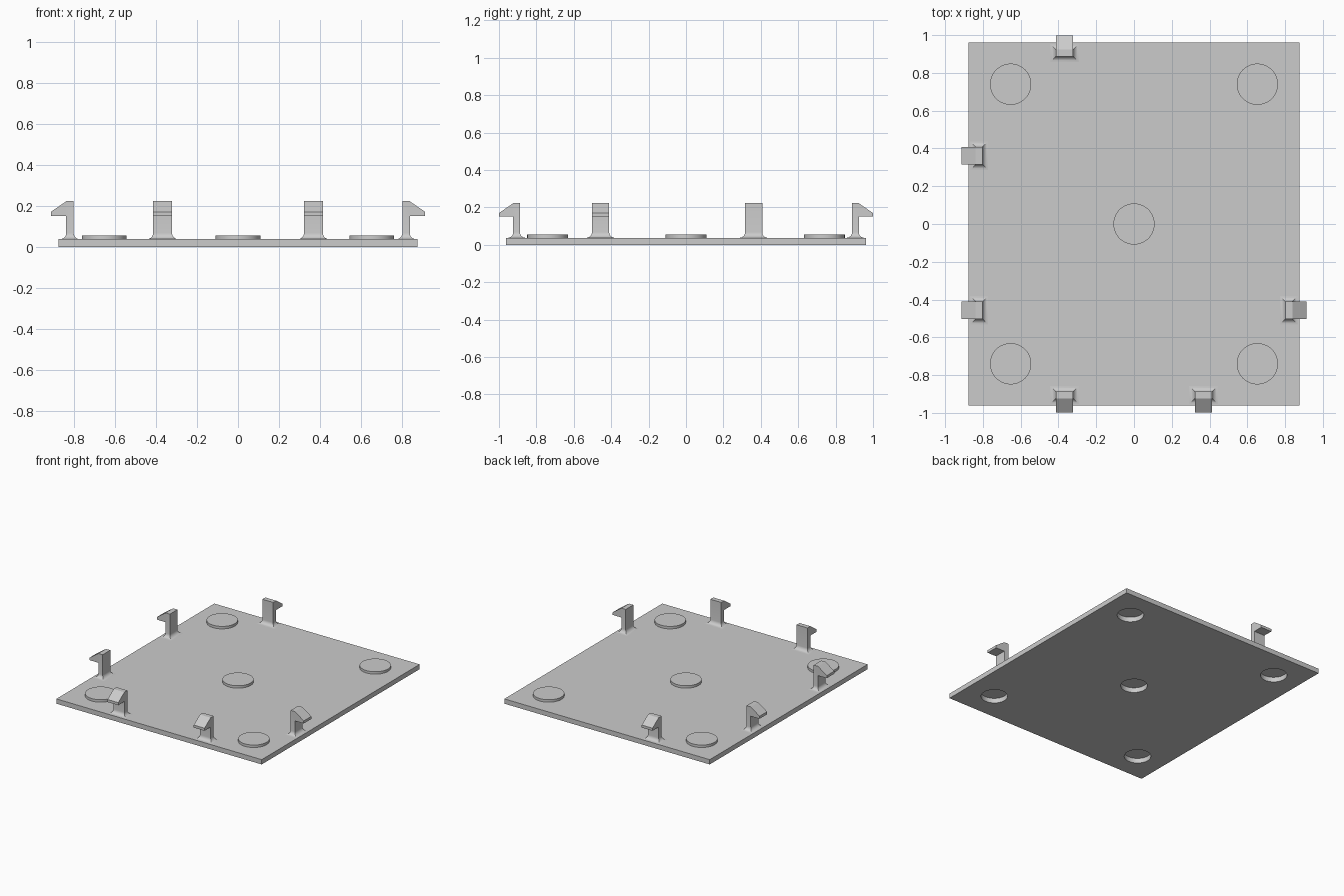
import bpy, bmesh, math
from mathutils import Matrix, Vector

if "Cube" in bpy.data.objects:
    bpy.data.objects.remove(bpy.data.objects["Cube"], do_unlink=True)

PLATE_T = 0.037
HALF_X, HALF_Y = 0.876, 0.962
DISC_SPOTS = [(0, 0)] + [(sx * 0.653, sy * 0.74) for sx in (-1, 1) for sy in (-1, 1)]

grey = bpy.data.materials.new("light_grey")
grey.use_nodes = True
grey.diffuse_color = (0.6, 0.6, 0.6, 1)
grey.node_tree.nodes["Principled BSDF"].inputs["Base Color"].default_value = (0.6, 0.6, 0.6, 1)


def finish(bm, name, smooth=False):
    """Turn a bmesh into a named grey object."""
    bmesh.ops.recalc_face_normals(bm, faces=bm.faces)
    mesh = bpy.data.meshes.new(name)
    bm.to_mesh(mesh)
    bm.free()
    mesh.materials.append(grey)
    obj = bpy.data.objects.new(name, mesh)
    bpy.context.collection.objects.link(obj)
    if smooth:
        bpy.ops.object.select_all(action="DESELECT")
        bpy.context.view_layer.objects.active = obj
        obj.select_set(True)
        bpy.ops.object.shade_smooth_by_angle(angle=math.radians(30))
    return obj


def add_cylinder(bm, x, y, z0, z1, radius):
    bmesh.ops.create_cone(bm, cap_ends=True, segments=64, radius1=radius, radius2=radius,
                          depth=z1 - z0, matrix=Matrix.Translation((x, y, (z0 + z1) / 2)))


# Base plate
bm = bmesh.new()
bmesh.ops.create_cube(bm, size=1, matrix=Matrix.Translation((0, 0, PLATE_T / 2))
                      @ Matrix.Diagonal((2 * HALF_X, 2 * HALF_Y, PLATE_T, 1)))
plate = finish(bm, "base_plate")

# Round pockets in the underside, closed from above by the discs
bm = bmesh.new()
for x, y in DISC_SPOTS:
    add_cylinder(bm, x, y, -0.05, 0.1, 0.093)
cutter = finish(bm, "pocket_cutter")
cutter.hide_render = True
cutter.hide_viewport = True
cut = plate.modifiers.new("pockets", "BOOLEAN")
cut.operation = "DIFFERENCE"
cut.solver = "EXACT"
cut.object = cutter

# Raised discs
for i, (x, y) in enumerate(DISC_SPOTS):
    bm = bmesh.new()
    add_cylinder(bm, x, y, PLATE_T, 0.056, 0.109)
    finish(bm, f"raised_disc_{i + 1}", smooth=True)


def make_clip(name, x, y, angle):
    """Snap clip: local +x points outwards, origin at the outer stem face."""
    width, thick, fillet, steps = 0.092, 0.036, 0.03, 6
    bm = bmesh.new()
    # Flared foot as stacked rectangles, widening towards the plate
    previous = None
    for i in range(steps + 1):
        a = math.pi / 2 * i / steps
        grow = fillet * (1 - math.sin(a))
        z = PLATE_T + fillet * (1 - math.cos(a))
        hw = width / 2 + grow
        ring = [bm.verts.new(p) for p in ((-thick - grow, -hw, z), (grow, -hw, z),
                                          (grow, hw, z), (-thick - grow, hw, z))]
        if previous:
            for k in range(4):
                j = (k + 1) % 4
                bm.faces.new((previous[k], previous[j], ring[j], ring[k]))
        else:
            bm.faces.new(ring[::-1])
        previous = ring
    # Stem and hook as one extruded profile sharing the foot's top edges
    foot_top = PLATE_T + fillet
    hook = [(0, 0.15), (0.075, 0.15), (0.075, 0.17), (0, 0.222), (-thick, 0.222)]
    near, far = ([bm.verts.new((px, s * width / 2, pz)) for px, pz in hook] for s in (-1, 1))
    near = [previous[0], previous[1]] + near
    far = [previous[3], previous[2]] + far
    bm.faces.new(near)
    bm.faces.new(far[::-1])
    for k in range(1, len(near)):
        j = (k + 1) % len(near)
        bm.faces.new((near[k], far[k], far[j], near[j]))
    bm.transform(Matrix.Translation((x, y, 0)) @ Matrix.Rotation(angle, 4, "Z"))
    finish(bm, name, smooth=True)


# Snap clips around the rim
SIDE, END = 0.838, 0.924
make_clip("clip_right_back", -SIDE, 0.362, math.pi)
make_clip("clip_right_front", -SIDE, -0.457, math.pi)
make_clip("clip_left_front", SIDE, -0.457, 0)
make_clip("clip_front_right", -0.368, -END, -math.pi / 2)
make_clip("clip_front_left", 0.368, -END, -math.pi / 2)
make_clip("clip_back_right", -0.368, END, math.pi / 2)
